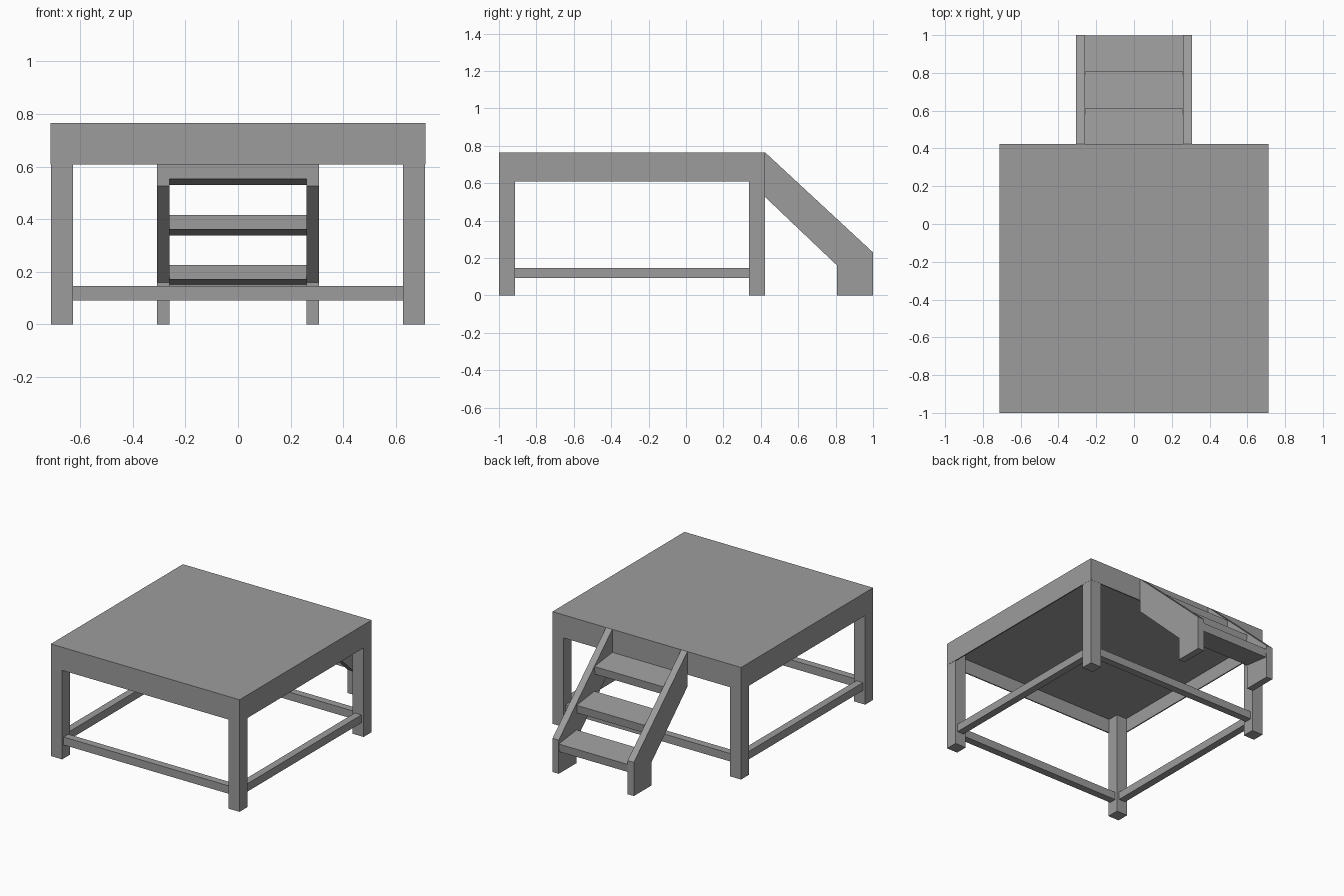
import bpy
import bmesh

old = bpy.data.objects.get("Cube")
if old:
    bpy.data.objects.remove(old)

# Single flat grey
grey = bpy.data.materials.new("plain grey")
grey.use_nodes = True
colour = (0.33, 0.335, 0.33, 1)
grey.diffuse_color = colour
grey.node_tree.nodes["Principled BSDF"].inputs["Base Color"].default_value = colour


def prism(name, profile, x0, x1):
    """Extrude a (y, z) outline from x0 to x1."""
    bm = bmesh.new()
    face = bm.faces.new([bm.verts.new((x0, y, z)) for y, z in profile])
    out = bmesh.ops.extrude_face_region(bm, geom=[face])
    verts = [g for g in out["geom"] if isinstance(g, bmesh.types.BMVert)]
    bmesh.ops.translate(bm, verts=verts, vec=(x1 - x0, 0, 0))
    bmesh.ops.recalc_face_normals(bm, faces=bm.faces)
    mesh = bpy.data.meshes.new(name)
    bm.to_mesh(mesh)
    bm.free()
    mesh.materials.append(grey)
    obj = bpy.data.objects.new(name, mesh)
    bpy.context.collection.objects.link(obj)
    return obj


def box(name, x0, x1, y0, y1, z0, z1):
    return prism(name, [(y0, z0), (y1, z0), (y1, z1), (y0, z1)], x0, x1)


W, FRONT, BACK = 0.712, -1.0, 0.423   # platform half width and depth limits
TOP, APRON, DECK = 0.765, 0.608, 0.705
LEG, SKIN = 0.085, 0.008

# Deck slab and thin apron boards
box("deck", -W, W, FRONT, BACK, DECK, TOP)
box("front_apron", -W, W, FRONT, FRONT + SKIN, APRON, DECK)
box("back_apron", -W, W, BACK - SKIN, BACK, APRON, DECK)
for side, s in (("left", 1), ("right", -1)):
    a, b = sorted((s * W, s * (W - SKIN)))
    box(side + "_apron", a, b, FRONT + SKIN, BACK - SKIN, APRON, DECK)

# Corner legs
e = 0.001
for side, s in (("left", 1), ("right", -1)):
    a, b = sorted((s * (W - e), s * (W - LEG)))
    box("front_leg_" + side, a, b, FRONT + e, FRONT + LEG, 0, DECK)
    box("back_leg_" + side, a, b, BACK - LEG, BACK - e, 0, DECK)

# Stretchers centred between the legs
half = 0.025
for name, y in (("front", FRONT + LEG / 2), ("back", BACK - LEG / 2)):
    box(name + "_stretcher", LEG - W, W - LEG, y - half, y + half, 0.092, 0.146)
for name, x in (("left", W - LEG / 2), ("right", LEG / 2 - W)):
    box(name + "_stretcher", x - half, x + half, FRONT + LEG, BACK - LEG, 0.092, 0.146)

# Stair stringers
outline = [(BACK, TOP), (1, 0.23), (1, 0), (0.808, 0), (0.808, 0.16), (BACK, 0.526)]
for side, s in (("left", 1), ("right", -1)):
    a, b = sorted((s * 0.26, s * 0.307))
    prism("stringer_" + side, outline, a, b)

# Treads tilted slightly down towards the outer edge
DROP, THICK = 0.023, 0.055
for i in range(3):
    y0, top = BACK + 0.192 * i, 0.608 - 0.191 * i
    y1 = y0 + 0.192
    prism("tread", [(y0, top), (y1, top - DROP), (y1 - 0.006, top - DROP - THICK),
                    (y0, top - THICK)], -0.26, 0.26)
